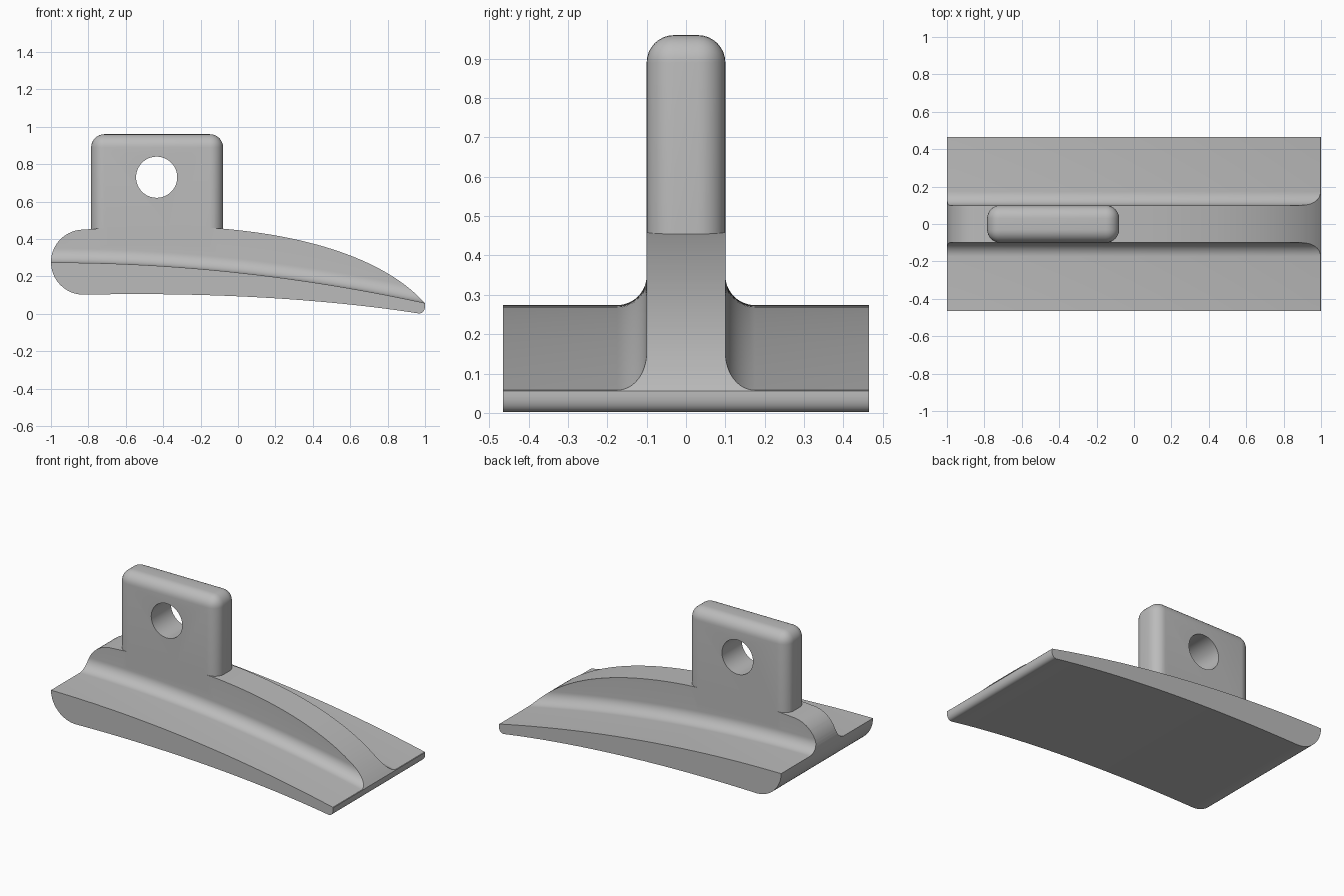
import bpy, bmesh, math
from mathutils import Vector
from mathutils.geometry import interpolate_bezier

old = bpy.data.objects.get("Cube")
if old:
    bpy.data.objects.remove(old, do_unlink=True)

grey = bpy.data.materials.new("plain_grey")
grey.use_nodes = True
colour = (0.5, 0.5, 0.5, 1)
grey.diffuse_color = colour
grey.node_tree.nodes["Principled BSDF"].inputs["Base Color"].default_value = colour


def add_object(name, bm):
    bmesh.ops.recalc_face_normals(bm, faces=bm.faces)
    mesh = bpy.data.meshes.new(name)
    bm.to_mesh(mesh)
    bm.free()
    mesh.materials.append(grey)
    obj = bpy.data.objects.new(name, mesh)
    bpy.context.collection.objects.link(obj)
    return obj


def loft(name, rings):
    """Closed solid through rings that have equal point counts."""
    bm = bmesh.new()
    loops = [[bm.verts.new(p) for p in ring] for ring in rings]
    n = len(loops[0])
    for a, b in zip(loops, loops[1:]):
        for i in range(n):
            j = (i + 1) % n
            bm.faces.new((a[i], a[j], b[j], b[i]))
    bm.faces.new(loops[0])
    bm.faces.new(loops[-1])
    return add_object(name, bm)


def combine(target, tool, operation):
    mod = target.modifiers.new("combine", 'BOOLEAN')
    mod.operation, mod.object, mod.solver = operation, tool, 'EXACT'
    bpy.context.view_layer.objects.active = target
    bpy.ops.object.modifier_apply(modifier=mod.name)
    bpy.data.objects.remove(tool, do_unlink=True)


def bezier(*points, steps=40):
    return interpolate_bezier(*[Vector((x, 0, z)) for x, z in points], steps)


# Side outline: round heel, bulging top, slim rounded toe, hollow underside
half_width = 0.465
outline = [Vector((-0.825 - 0.175 * math.sin(a), 0, 0.276 - 0.174 * math.cos(a)))
           for a in (math.pi * i / 32 for i in range(33))]
outline += bezier((-0.825, 0.45), (-0.6, 0.468), (-0.3, 0.47), (-0.083, 0.455), steps=16)[1:]
outline += bezier((-0.083, 0.455), (0.45, 0.41), (0.82, 0.26), (1, 0.055))[1:]
outline += bezier((1, 0.055), (1.003, 0.02), (0.99, 0), (0.965, 0.002), steps=10)[1:]
outline += bezier((0.965, 0.002), (0.4, 0.09), (-0.25, 0.115), (-0.825, 0.102))[1:-1]
body = loft("curved_base", [[p + Vector((0, y, 0)) for p in outline]
                            for y in (-half_width, half_width)])

# Cross-section: flat wings blended by fillets into the central rib
rib, fillet = 0.1, 0.075
half = [(0.6, -0.5), (0.6, 0)]
for i in range(13):
    a = math.pi / 2 * i / 12
    half.append((rib + fillet * (1 - math.sin(a)), fillet * (1 - math.cos(a))))
half.append((rib, 0.6))
section = half + [(-y, z) for y, z in reversed(half)]
rings = []
for i in range(45):
    x = -1.1 + 2.2 * i / 44
    wing = 0.274 - 0.0542 * (x + 1) ** 2
    rings.append([(x, y, wing + z) for y, z in section])
combine(body, loft("wing_cutter", rings), 'INTERSECT')

# Upright lug with rounded edges
bm = bmesh.new()
bmesh.ops.create_cube(bm, size=1)
for v in bm.verts:
    v.co = Vector((-0.4325 + v.co.x * 0.705, v.co.y * 2 * rib, 0.66 + v.co.z * 0.6))
edges = [e for e in bm.edges if max(v.co.z for v in e.verts) > 0.9]
bmesh.ops.bevel(bm, geom=edges, offset=0.07, segments=8, profile=0.5, affect='EDGES')
lug = add_object("lug", bm)

# Hole through the lug
hole = loft("hole_cutter", [[(-0.435 + 0.11 * math.cos(a), y, 0.73 + 0.11 * math.sin(a))
                             for a in (math.tau * i / 64 for i in range(64))]
                            for y in (-0.3, 0.3)])
combine(lug, hole, 'DIFFERENCE')
combine(body, lug, 'UNION')
body.name = "curved_base_with_lug"

# Smooth curved surfaces, keep edges crisp
bpy.ops.object.select_all(action='DESELECT')
body.select_set(True)
bpy.context.view_layer.objects.active = body
bpy.ops.object.shade_smooth_by_angle(angle=math.radians(25))
